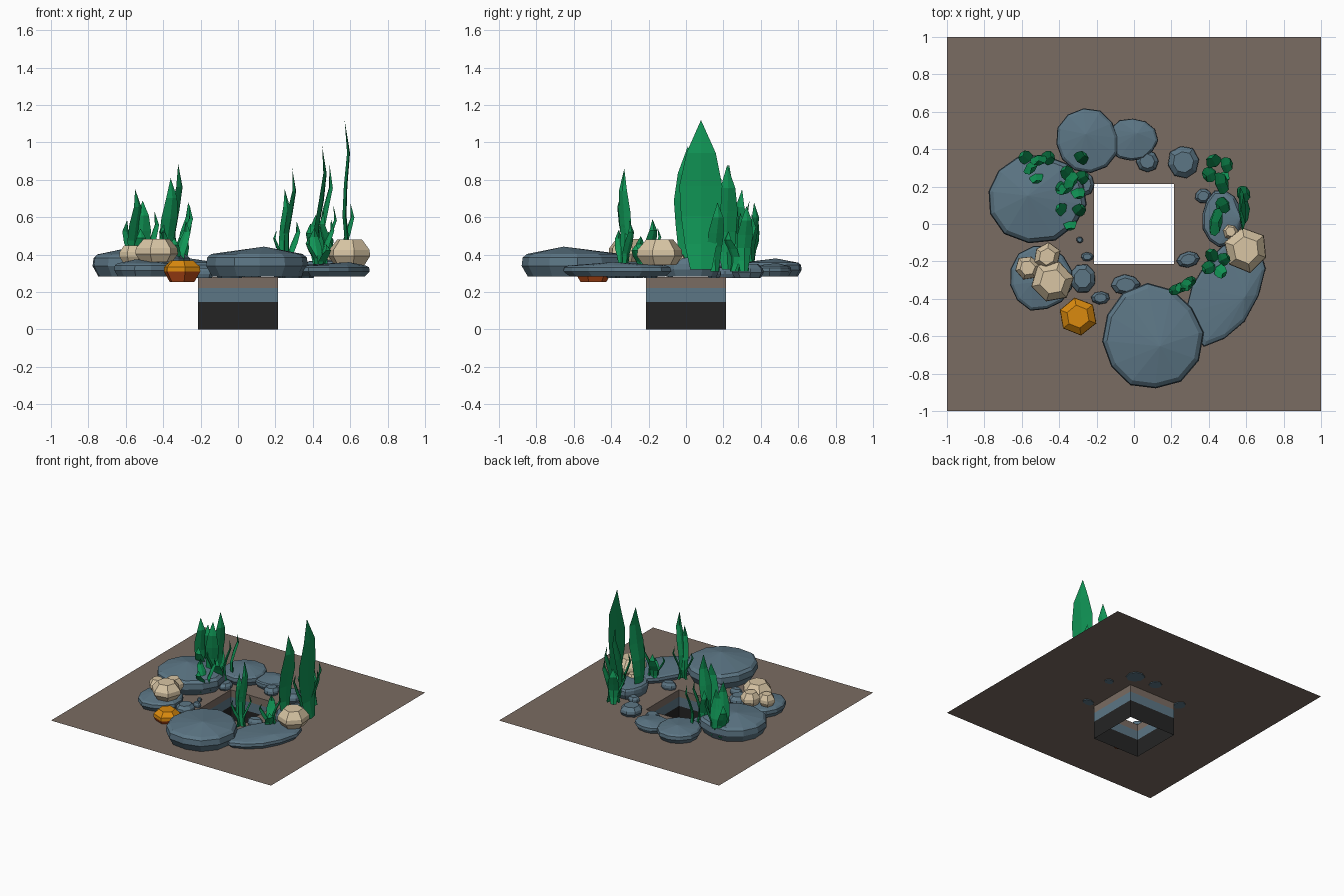
import bpy, bmesh, math, random
from mathutils import Vector

if "Cube" in bpy.data.objects:
    bpy.data.objects.remove(bpy.data.objects["Cube"])

random.seed(4)
G = 0.28   # ground height


def mat(name, r, g, b):
    m = bpy.data.materials.new(name)
    lin = [((c / 255 + 0.055) / 1.055) ** 2.4 for c in (r, g, b)]
    m.diffuse_color = (*lin, 1)
    m.use_nodes = True
    m.node_tree.nodes["Principled BSDF"].inputs["Base Color"].default_value = m.diffuse_color
    return m


SOIL = mat("brown soil", 122, 108, 98)
SLATE = mat("slate blue", 92, 118, 133)
BLACK = mat("black", 36, 36, 36)
BEIGE = mat("beige", 216, 197, 164)
ORANGE = mat("orange", 218, 138, 14)
RUST = mat("rust", 190, 78, 25)
GREEN = mat("green", 16, 150, 86)


def finish(bm, name, *mats):
    me = bpy.data.meshes.new(name)
    bm.to_mesh(me)
    bm.free()
    for m in mats:
        me.materials.append(m)
    ob = bpy.data.objects.new(name, me)
    bpy.context.collection.objects.link(ob)
    return ob


def square(bm, s, z):
    return [bm.verts.new((x * s, y * s, z)) for x, y in ((-1, -1), (1, -1), (1, 1), (-1, 1))]


def bridge(bm, a, b, index=0):
    for i in range(4):
        j = (i + 1) % 4
        bm.faces.new((a[i], a[j], b[j], b[i])).material_index = index


# ground sheet with a square hole
bm = bmesh.new()
bridge(bm, square(bm, 1, G), square(bm, 0.213, G))
finish(bm, "ground", SOIL)

# open pit shaft in three colour bands
bm = bmesh.new()
rings = [square(bm, 0.213, z) for z in (0, 0.147, 0.222, G)]
for k in range(3):
    bridge(bm, rings[k], rings[k + 1], k)
finish(bm, "pit_shaft", BLACK, SLATE, SOIL)


def stone(name, mats, x, y, rx, ry, z0, profile, n, peak=None, jit=0.04, ang=0):
    """Faceted stone: convex hull of jittered rings (radius, height) and an optional peak."""
    bm = bmesh.new()
    ca, sa = math.cos(math.radians(ang)), math.sin(math.radians(ang))
    ph = random.random() * 6
    jr = [1 + random.uniform(-jit, jit) for _ in range(n)]
    for r, h in profile:
        for i in range(n):
            t = ph + i * math.tau / n
            u, v = rx * r * jr[i] * math.cos(t), ry * r * jr[i] * math.sin(t)
            bm.verts.new((x + u * ca - v * sa, y + u * sa + v * ca, z0 + h))
    if peak:
        bm.verts.new(peak)
    res = bmesh.ops.convex_hull(bm, input=bm.verts)
    junk = set(res["geom_interior"]) | set(res["geom_unused"])
    bmesh.ops.delete(bm, geom=[v for v in junk if isinstance(v, bmesh.types.BMVert)], context='VERTS')
    bmesh.ops.dissolve_limit(bm, angle_limit=0.02, verts=bm.verts, edges=bm.edges)
    bmesh.ops.recalc_face_normals(bm, faces=bm.faces)
    if len(mats) > 1:
        for f in bm.faces:
            f.material_index = 1 if f.normal.z < -0.1 else 0
    return finish(bm, name, *mats)


# flat slate slabs: x, y, rx, ry, height; the peak leans outward
for x, y, rx, ry, h in [(-0.52, 0.14, 0.27, 0.24, 0.16), (-0.25, 0.445, 0.17, 0.17, 0.10),
                        (-0.01, 0.45, 0.135, 0.115, 0.075), (0.47, 0.03, 0.11, 0.155, 0.11),
                        (0.49, -0.36, 0.31, 0.175, 0.08), (0.095, -0.605, 0.27, 0.285, 0.163),
                        (-0.5, -0.29, 0.17, 0.175, 0.095)]:
    prof = [(0.88, 0.0), (1, 0.35 * h), (0.98, 0.62 * h), (0.9, 0.74 * h)]
    stone("slate_slab", [SLATE], x, y, rx, ry, G + 0.003, prof, 12,
          (x * 1.15 + 0.03, y * 1.08, G + h), ang=62 if rx > 0.3 else 0)

# small slate pebbles: x, y, rx, ry (height follows size)
for x, y, rx, ry in [(0.07, 0.335, 0.062, 0.06), (0.265, 0.33, 0.086, 0.09),
                     (0.37, 0.15, 0.045, 0.04), (-0.275, -0.29, 0.072, 0.08),
                     (-0.18, -0.395, 0.052, 0.036), (-0.045, -0.325, 0.078, 0.055),
                     (0.29, -0.19, 0.063, 0.042), (-0.25, -0.175, 0.034, 0.024),
                     (-0.29, -0.085, 0.018, 0.018), (-0.265, 0.215, 0.055, 0.065)]:
    h = 0.015 + 0.65 * rx
    prof = [(0.8, -0.005), (1, 0.35 * h), (0.95, 0.65 * h), (0.65, h)]
    stone("slate_pebble", [SLATE], x, y, rx, ry, G, prof, 8, ang=15 if x > 0.28 else 0)

# beige stones: x, y, r, bottom, height
for x, y, r, z, h in [(0.6, -0.14, 0.118, 0.345, 0.135), (0.515, -0.04, 0.045, 0.33, 0.07),
                      (-0.435, -0.31, 0.115, 0.36, 0.125), (-0.465, -0.175, 0.075, 0.36, 0.1),
                      (-0.57, -0.235, 0.068, 0.36, 0.09)]:
    prof = [(0.72, 0), (1, 0.35 * h), (0.97, 0.6 * h), (0.6, h)]
    stone("beige_stone", [BEIGE], x, y, r, r, z, prof, 6, jit=0.07)

# orange stone, rust underneath
stone("orange_stone", [ORANGE, RUST], -0.3, -0.495, 0.103, 0.1, 0.255,
      [(0.68, 0), (1, 0.055), (0.98, 0.08), (0.6, 0.115)], 6)


def blade(x, y, z, dx, dy, top, w, ang, wave=0.02):
    """Wavy kelp blade: thin diamond sections swept to a point."""
    bm = bmesh.new()
    a = math.radians(ang)
    side = Vector((math.cos(a), math.sin(a), 0))
    out = Vector((-side.y, side.x, 0))
    prev = None
    ph = random.uniform(-0.4, 0.4)
    for t, k in ((0, 0.5), (0.17, 0.75), (0.36, 0.92), (0.56, 1), (0.78, 0.68)):
        c = Vector((x + dx * t, y + dy * t, z + (top - z) * t))
        c += out * wave * math.sin(5.5 * t + ph)
        th = 0.013 * (1 - 0.5 * t) * min(1, w / 0.1 + 0.3)
        ring = [bm.verts.new(c + o) for o in
                (side * w * k / 2, out * th, -side * w * k / 2, -out * th)]
        if prev:
            bridge(bm, prev, ring)
        else:
            bm.faces.new(ring[::-1])
        prev = ring
    tip = bm.verts.new((x + dx, y + dy, top))
    for i in range(4):
        bm.faces.new((prev[i], prev[(i + 1) % 4], tip))
    finish(bm, "kelp_blade", GREEN)


# tall kelp: base x, y, tip lean in x, tip height, width, width direction
for x, y, dx, top, w, ang in [(0.60, 0.08, -0.03, 1.12, 0.23, 93), (0.43, 0.01, 0.02, 0.98, 0.15, 80),
                              (0.45, 0.22, 0.04, 0.88, 0.12, 105), (0.27, -0.33, 0.02, 0.86, 0.07, 65),
                              (0.25, -0.34, 0.0, 0.75, 0.06, 30), (-0.55, 0.30, 0.0, 0.75, 0.09, 50),
                              (-0.51, 0.34, 0.0, 0.69, 0.09, 10), (-0.35, 0.23, 0.03, 0.885, 0.10, 60),
                              (-0.38, 0.19, 0.02, 0.81, 0.10, 30)]:
    blade(x, y, 0.32, dx, 0, top, w, ang)

# short kelp tufts fanning out: centre x, y, radius, count, tallest tip, width
for x, y, r, n, top, w in [(0.45, 0.29, 0.04, 4, 0.66, 0.085), (0.53, 0.13, 0.05, 2, 0.68, 0.09),
                           (0.44, -0.21, 0.035, 4, 0.59, 0.07), (0.26, -0.33, 0.03, 2, 0.58, 0.055),
                           (-0.52, 0.32, 0.055, 3, 0.63, 0.075), (-0.33, 0.22, 0.05, 4, 0.67, 0.075),
                           (-0.31, 0.34, 0.02, 1, 0.68, 0.08), (-0.34, 0.05, 0.04, 3, 0.58, 0.07)]:
    for i in range(n):
        t = 0.5 + i * math.tau / n
        c, s = math.cos(t), math.sin(t)
        blade(x + r * c, y + r * s, 0.31, 0.03 * c, 0.03 * s, top - 0.045 * i, w,
              math.degrees(t) + 90 + random.uniform(-25, 25))
